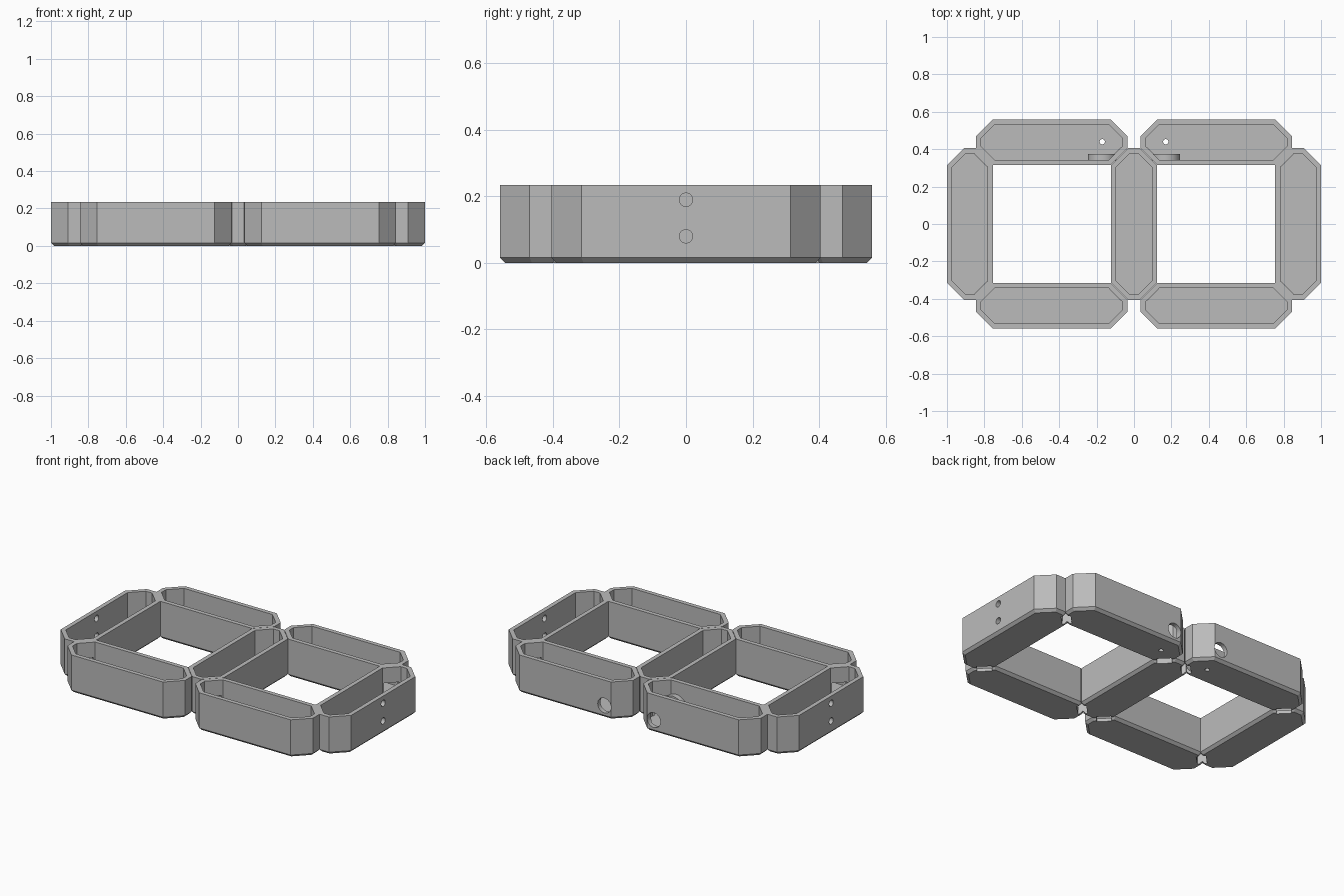
import bpy, bmesh
from math import radians, pi, sqrt
from mathutils import Matrix, Vector

if "Cube" in bpy.data.objects:
    bpy.data.objects.remove(bpy.data.objects["Cube"], do_unlink=True)

HEIGHT, FLOOR, WALL, BEVEL = 0.235, 0.02, 0.027, 0.016
HALF_LONG, HALF_WIDE, CHAMFER = 0.405, 0.1225, 0.09

grey = bpy.data.materials.new("plain grey")
grey.use_nodes = True
grey.diffuse_color = (0.5, 0.5, 0.5, 1)
grey.node_tree.nodes["Principled BSDF"].inputs["Base Color"].default_value = (0.5, 0.5, 0.5, 1)


def make_object(name, bm):
    bmesh.ops.recalc_face_normals(bm, faces=bm.faces[:])
    mesh = bpy.data.meshes.new(name)
    bm.to_mesh(mesh)
    bm.free()
    mesh.materials.append(grey)
    obj = bpy.data.objects.new(name, mesh)
    bpy.context.scene.collection.objects.link(obj)
    return obj


def octagon(bm, inset, z, along_x):
    """Ring of a long chamfered outline, moved inward by inset."""
    a, b = HALF_LONG - inset, HALF_WIDE - inset
    c = CHAMFER - inset * (2 - sqrt(2))
    pts = [(a, b - c), (a - c, b), (c - a, b), (-a, b - c),
           (-a, c - b), (c - a, -b), (a - c, -b), (a, c - b)]
    return [bm.verts.new((x, y, z) if along_x else (-y, x, z)) for x, y in pts]


def tray(name, x, y, along_x):
    """Open-topped tray with a bevelled underside."""
    bm = bmesh.new()
    levels = [(BEVEL, 0), (0, BEVEL), (0, HEIGHT), (WALL, HEIGHT), (WALL, FLOOR)]
    rings = [octagon(bm, inset, z, along_x) for inset, z in levels]
    for low, high in zip(rings, rings[1:]):
        for i in range(8):
            j = (i + 1) % 8
            bm.faces.new((low[i], low[j], high[j], high[i]))
    bm.faces.new(rings[0][::-1])
    bm.faces.new(rings[-1])
    bmesh.ops.translate(bm, verts=bm.verts[:], vec=(x, y, 0))
    return make_object(name, bm)


def cylinder(bm, centre, radius, length, axis):
    turn = Vector((0, 0, 1)).rotation_difference(Vector(axis)).to_matrix().to_4x4()
    bmesh.ops.create_cone(bm, cap_ends=True, segments=32, radius1=radius, radius2=radius,
                          depth=length, matrix=Matrix.Translation(centre) @ turn)


def cut(obj, cutter):
    mod = obj.modifiers.new("openings", "BOOLEAN")
    mod.operation, mod.solver, mod.object = "DIFFERENCE", "EXACT", cutter


# Wire passages through the eight diagonal joints
bm = bmesh.new()
for sx in (-1, 1):
    for sy in (-1, 1):
        for x, slope in ((0.8, 1), (0.08, -1)):
            place = (Matrix.Translation((sx * x, sy * 0.36, 0.065))
                     @ Matrix.Rotation(radians(45) * slope * sx * sy, 4, "Z")
                     @ Matrix.Diagonal((0.085, 0.055, 0.15, 1)))
            bmesh.ops.create_cube(bm, size=1, matrix=place)
passages = make_object("passage_cutter", bm)

# Round holes in the ends, the back and the floor
bm = bmesh.new()
for sx in (-1, 1):
    for z in (0.08, 0.19):
        cylinder(bm, (sx * 0.98, 0, z), 0.02, 0.1, (1, 0, 0))
    cylinder(bm, (sx * 0.17, 0.55, 0.077), 0.046, 0.1, (0, 1, 0))
    cylinder(bm, (sx * 0.17, 0.44, 0), 0.014, 0.06, (0, 0, 1))
holes = make_object("hole_cutter", bm)
for cutter in (passages, holes):
    cutter.hide_render = True
    cutter.hide_viewport = True
    cutter.display_type = "WIRE"

# Seven trays laid out as two adjoining squares
trays = [tray("middle_tray", 0, 0, False)]
for side, sx in (("left", 1), ("right", -1)):
    trays.append(tray(side + "_end_tray", sx * 0.8775, 0, False))
    trays.append(tray(side + "_front_tray", sx * 0.44, -0.4375, True))
    trays.append(tray(side + "_back_tray", sx * 0.44, 0.4375, True))
for obj in trays:
    cut(obj, passages)
    if "end" in obj.name or "back" in obj.name:
        cut(obj, holes)

# Round bosses on the inner wall of the back trays
for side, sx in (("left", 1), ("right", -1)):
    bm = bmesh.new()
    cylinder(bm, (sx * 0.17, 0.356, 0.079), 0.076, 0.036, (0, 1, 0))
    boss = make_object(side + "_boss", bm)
    bpy.ops.object.select_all(action="DESELECT")
    boss.select_set(True)
    bpy.context.view_layer.objects.active = boss
    bpy.ops.object.shade_smooth_by_angle(angle=radians(30))
